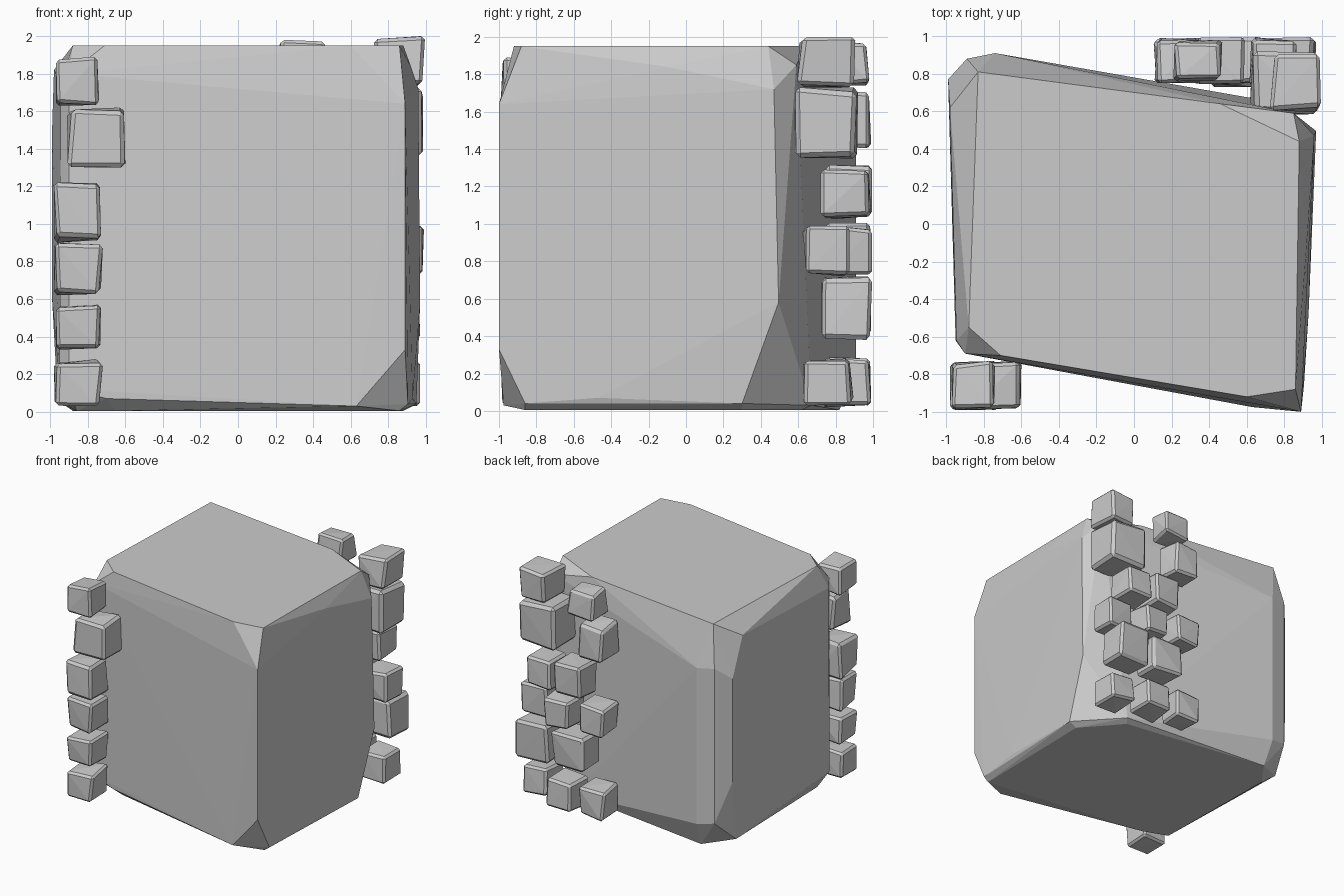
import bpy, bmesh, random
from mathutils import Vector

if "Cube" in bpy.data.objects:
    bpy.data.objects.remove(bpy.data.objects["Cube"])

random.seed(7)


def finish(bm, name):
    bmesh.ops.recalc_face_normals(bm, faces=bm.faces)
    mesh = bpy.data.meshes.new(name)
    bm.to_mesh(mesh)
    bm.free()
    obj = bpy.data.objects.new(name, mesh)
    bpy.context.collection.objects.link(obj)
    return obj


def hull(points, name):
    bm = bmesh.new()
    verts = [bm.verts.new(p) for p in points]
    res = bmesh.ops.convex_hull(bm, input=verts)
    loose = {g for g in res["geom_interior"] + res["geom_unused"]
             if isinstance(g, bmesh.types.BMVert)}
    bmesh.ops.delete(bm, geom=list(loose), context='VERTS')
    return finish(bm, name)


def stone(name, center, size):
    """Chipped cube: jittered corners, bevelled, fitted to its box."""
    bm = bmesh.new()
    bmesh.ops.create_cube(bm, size=1)
    for v in bm.verts:
        v.co += Vector([random.uniform(-0.07, 0.07) for _ in range(3)])
    bmesh.ops.bevel(bm, geom=bm.edges[:], offset=0.075, segments=1,
                    affect='EDGES', profile=0.5)
    verts = [v.co.copy() for v in bm.verts]
    bm.free()
    lo = [min(v[i] for v in verts) for i in range(3)]
    hi = [max(v[i] for v in verts) for i in range(3)]
    pts = [[center[i] + size[i] * ((v[i] - lo[i]) / (hi[i] - lo[i]) - 0.5)
            for i in range(3)] for v in verts]
    return hull(pts, name)


# Main rock: skewed block with chipped corners
top = [(-.83, .81), (.46, .64), (.88, .44), (.86, -.88), (.6, -.92), (-.71, -.70), (-.88, -.55)]
bottom = [(.86, -.86), (.88, .3), (.6, .62), (-.72, .82), (-.88, .6), (-.86, -.58), (-.65, -.66)]
sides = [
    (.89, -1, 1.64), (.89, -1, .33), (.63, -.975, .03), (.905, -.86, .04),      # front right
    (.92, -.1, 1.84), (.93, -.47, .07), (.95, .3, .04),                        # right
    (.96, .47, 1.72), (.97, .495, .58), (.85, .59, 1.85), (.63, .67, .03),      # back right
    (-.74, .91, 1.58), (-.74, .91, .22), (-.89, .88, 1.6), (-.89, .88, .25),    # back left
    (-.98, .62, 1.82), (-.99, .77, 1.5), (-.99, .77, .6), (-.96, .68, .06),     # left
    (-.945, -.62, 1.75), (-.95, -.62, .15), (-.9, -.69, 1.8), (-.9, -.69, .12),  # front left
    (-.7, -.725, 1.7), (-.7, -.725, .07),
]
hull([(x, y, 1.95) for x, y in top] + [(x, y, 0.005) for x, y in bottom] + sides, "main_rock")

# Front left column of stones: x min, x max, z min, z max
column = [(-.97, -.74, 1.63, 1.89), (-.91, -.60, 1.30, 1.62), (-.98, -.73, .90, 1.22),
          (-.98, -.72, .62, .90), (-.97, -.73, .33, .57), (-.98, -.72, .03, .28)]
for i, (x0, x1, z0, z1) in enumerate(column):
    stone(f"front_stone_{i + 1}", ((x0 + x1) / 2, -.86, (z0 + z1) / 2), (x1 - x0, .26, z1 - z0))

# Back right cluster of stones: centre, size
cluster = [
    ((.86, .75, 1.865), (.27, .31, .27)), ((.34, .87, 1.86), (.26, .22, .24)),
    ((.80, .75, 1.54), (.37, .34, .38)), ((.24, .87, 1.56), (.26, .24, .31)),
    ((.74, .855, 1.16), (.25, .27, .26)), ((.46, .87, 1.17), (.26, .25, .29)),
    ((.86, .75, .855), (.26, .25, .27)), ((.57, .87, .86), (.25, .25, .26)),
    ((.235, .87, .88), (.25, .24, .25)),
    ((.81, .86, .55), (.32, .27, .34)), ((.46, .865, .55), (.32, .25, .30)),
    ((.85, .76, .155), (.24, .27, .25)), ((.54, .86, .15), (.26, .26, .26)),
    ((.23, .87, .16), (.25, .24, .26)),
]
for i, (c, s) in enumerate(cluster):
    stone(f"back_stone_{i + 1}", c, s)
